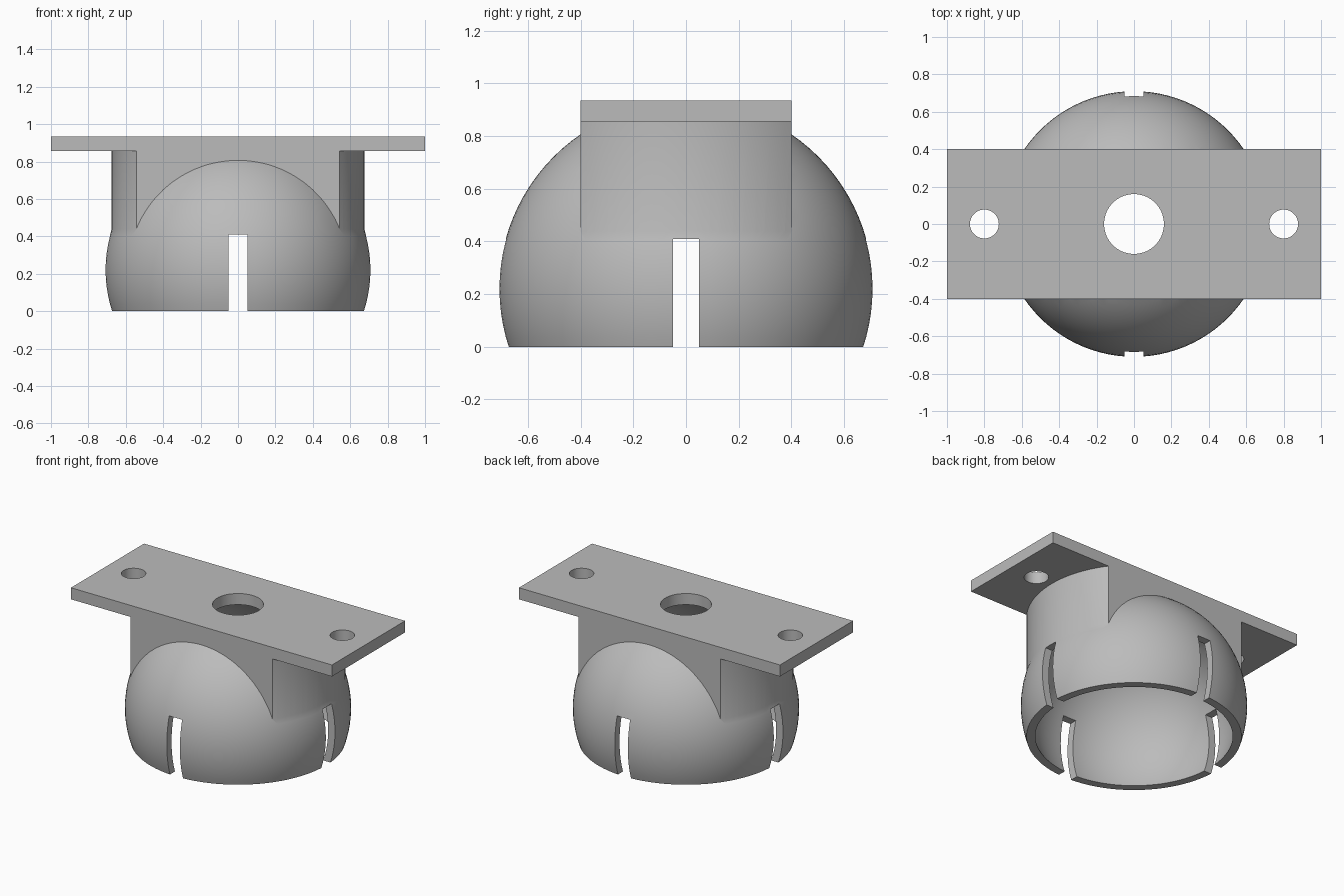
import bpy, bmesh, math

if "Cube" in bpy.data.objects:
    bpy.data.objects.remove(bpy.data.objects["Cube"])

CENTER_Z, R_OUT, R_IN = 0.22, 0.71, 0.658
PLATE_BOTTOM, PLATE_TOP, HALF_DEPTH = 0.855, 0.935, 0.4

grey = bpy.data.materials.new("plain_grey")
grey.diffuse_color = (0.5, 0.5, 0.5, 1)
grey.use_nodes = True
grey.node_tree.nodes["Principled BSDF"].inputs["Base Color"].default_value = grey.diffuse_color


def finish(name, bm):
    mesh = bpy.data.meshes.new(name)
    bmesh.ops.recalc_face_normals(bm, faces=bm.faces)
    bm.to_mesh(mesh)
    bm.free()
    obj = bpy.data.objects.new(name, mesh)
    obj.data.materials.append(grey)
    bpy.context.collection.objects.link(obj)
    return obj


def ball(name, radius):
    bm = bmesh.new()
    bmesh.ops.create_uvsphere(bm, u_segments=96, v_segments=48, radius=radius)
    bmesh.ops.translate(bm, verts=bm.verts, vec=(0, 0, CENTER_Z))
    return finish(name, bm)


def prism(name, outline, z0, z1):
    bm = bmesh.new()
    face = bm.faces.new([bm.verts.new((x, y, z0)) for x, y in outline])
    top = bmesh.ops.extrude_face_region(bm, geom=[face])["geom"]
    verts = [v for v in top if isinstance(v, bmesh.types.BMVert)]
    bmesh.ops.translate(bm, verts=verts, vec=(0, 0, z1 - z0))
    return finish(name, bm)


def box(name, hx, hy, z0, z1):
    return prism(name, [(-hx, -hy), (hx, -hy), (hx, hy), (-hx, hy)], z0, z1)


def arc(radius, start, end, steps, cx=0):
    angles = [start + (end - start) * i / steps for i in range(steps + 1)]
    return [(cx + radius * math.cos(a), radius * math.sin(a)) for a in angles]


def hole(name, cx, radius):
    return prism(name, arc(radius, 0, math.tau, 64, cx)[:-1], 0.6, 1.2)


def combine(target, tool, operation):
    mod = target.modifiers.new(operation.lower(), "BOOLEAN")
    mod.operation, mod.solver, mod.object = operation, "EXACT", tool
    bpy.context.view_layer.objects.active = target
    bpy.ops.object.modifier_apply(modifier=mod.name)
    bpy.data.objects.remove(tool)


# Outer ball, joined with the round-ended neck and mounting plate
socket = ball("ball_socket_mount", R_OUT)
a = math.asin(HALF_DEPTH / 0.675)
neck = prism("neck", arc(0.675, -a, a, 28) + arc(0.675, math.pi - a, math.pi + a, 28),
             0.3, 0.9)
plate = box("mounting_plate", 1.0, HALF_DEPTH, PLATE_BOTTOM, PLATE_TOP)
combine(plate, neck, "UNION")
combine(socket, plate, "UNION")

# Hollow cavity, flat open bottom, screw holes and four rim slots
cutters = [
    ball("cavity", R_IN),
    box("bottom_cut", 2, 2, -1, 0),
    hole("center_hole", 0, 0.16),
    hole("left_screw_hole", -0.8, 0.077),
    hole("right_screw_hole", 0.8, 0.077),
    box("side_slots", 1.5, 0.05, -0.2, 0.41),
    box("front_back_slots", 0.05, 1.5, -0.2, 0.41),
]
for cutter in cutters:
    combine(socket, cutter, "DIFFERENCE")

# Smooth curved walls, crisp edges
bpy.ops.object.select_all(action="DESELECT")
socket.select_set(True)
bpy.context.view_layer.objects.active = socket
bpy.ops.object.shade_smooth_by_angle(angle=math.radians(25))
